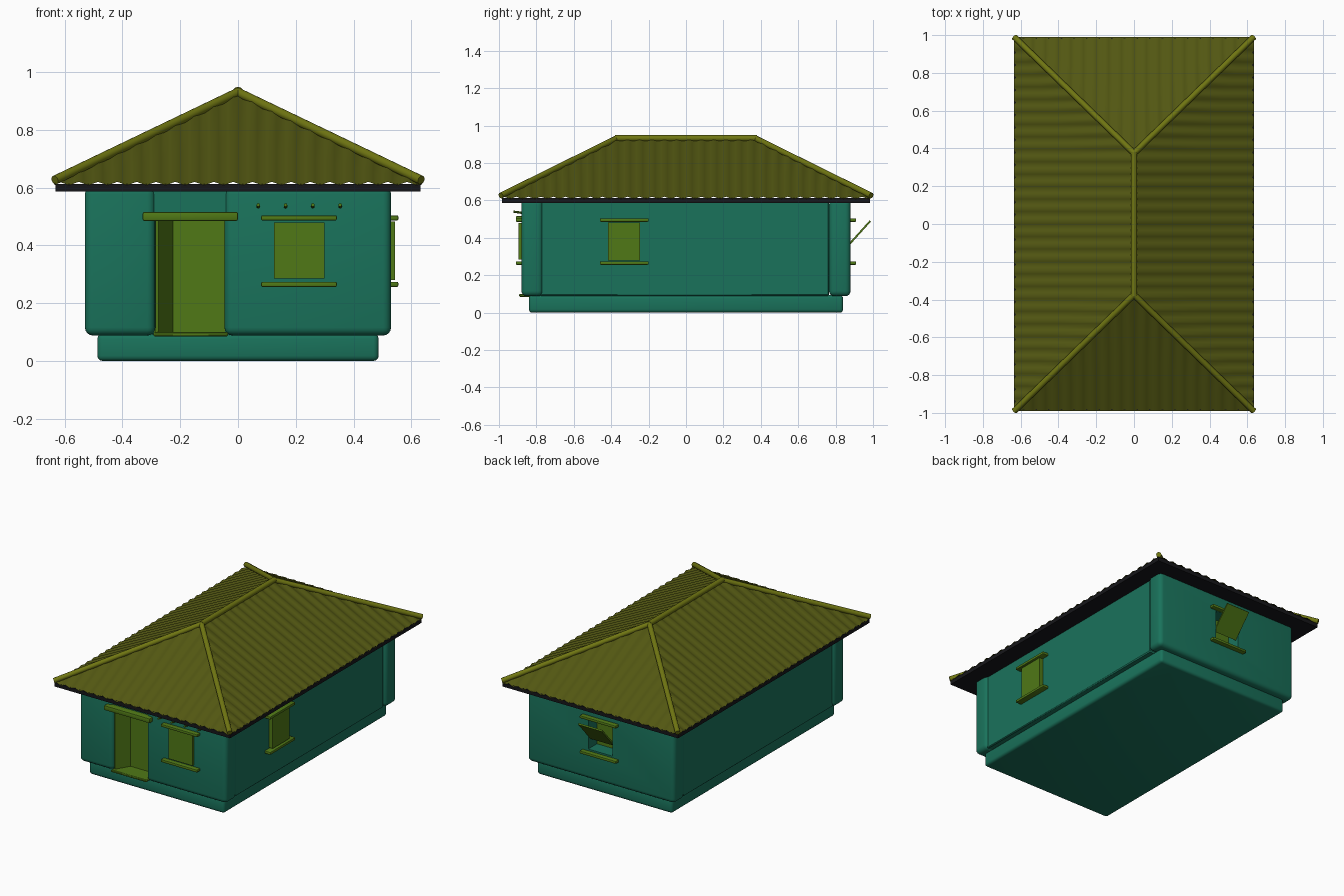
import bpy, bmesh, math
from mathutils import Vector

if "Cube" in bpy.data.objects:
    bpy.data.objects.remove(bpy.data.objects["Cube"])


def mat(name, col):
    m = bpy.data.materials.new(name)
    m.diffuse_color = (*col, 1)
    m.use_nodes = True
    m.node_tree.nodes["Principled BSDF"].inputs["Base Color"].default_value = m.diffuse_color
    return m


WALL = mat("teal_plaster", (0.01, 0.17, 0.105))
ROOF = mat("olive_tiles", (0.085, 0.095, 0.006))
WOOD = mat("green_wood", (0.08, 0.19, 0.008))
CAP = mat("yellow_caps", (0.16, 0.18, 0.006))
DARK = mat("dark_eaves", (0.008, 0.008, 0.01))


def finish(bm, name, m, smooth=True):
    bmesh.ops.recalc_face_normals(bm, faces=bm.faces)
    me = bpy.data.meshes.new(name)
    bm.to_mesh(me)
    bm.free()
    me.materials.append(m)
    ob = bpy.data.objects.new(name, me)
    bpy.context.collection.objects.link(ob)
    if smooth:
        bpy.ops.object.select_all(action='DESELECT')
        ob.select_set(True)
        bpy.context.view_layer.objects.active = ob
        bpy.ops.object.shade_smooth_by_angle(angle=math.radians(40))
    return ob


def box(name, x, y, z, m, bevel=0.0, seg=3):
    """Box from (min, max) ranges, optionally with rounded edges."""
    bm = bmesh.new()
    bmesh.ops.create_cube(bm, size=1)
    for v in bm.verts:
        v.co = Vector([(r[0] + r[1]) / 2 + c * (r[1] - r[0]) for c, r in zip(v.co, (x, y, z))])
    if bevel:
        bmesh.ops.bevel(bm, geom=bm.edges[:], offset=bevel, segments=seg, profile=0.5, affect='EDGES')
    return finish(bm, name, m, bevel > 0)


def rod(name, a, b, r, m, sides=12):
    """Capped cylinder between two points."""
    a, b = Vector(a), Vector(b)
    bm = bmesh.new()
    bmesh.ops.create_cone(bm, cap_ends=True, segments=sides, radius1=r, radius2=r, depth=(b - a).length)
    rot = (b - a).to_track_quat('Z', 'Y')
    for v in bm.verts:
        v.co = rot @ v.co + (a + b) / 2
    return finish(bm, name, m)


# Foundation and side walls
box("foundation", (-.487, .487), (-.84, .84), (0, .094), WALL, .018)
box("side_walls", (-.515, .515), (-.78, .765), (.09, .595), WALL, .006, 1)

# Front wall pieces around the doorway
box("front_wall_left", (-.53, -.286), (-.88, -.765), (.088, .605), WALL, .028, 4)
box("front_wall_right", (-.047, .53), (-.88, -.765), (.088, .605), WALL, .028, 4)
box("wall_over_door", (-.30, -.035), (-.868, -.77), (.51, .605), WALL)

# Back wall with window opening
back = box("back_wall", (-.53, .53), (.765, .88), (.088, .605), WALL, .028, 4)
cutter = box("window_cutter", (-.088, .088), (.7, 1), (.285, .485), WALL)
cutter.hide_render = True
mod = back.modifiers.new("opening", 'BOOLEAN')
mod.operation, mod.object, mod.solver = 'DIFFERENCE', cutter, 'EXACT'
bpy.context.view_layer.objects.active = back
bpy.ops.object.modifier_apply(modifier=mod.name)
bpy.data.objects.remove(cutter)
box("back_window_pane", (-.087, .087), (.766, .79), (.285, .485), WOOD)

# Door: lintel, threshold, open leaf and back panel
box("door_lintel", (-.33, 0), (-.91, -.78), (.485, .516), WOOD, .006, 2)
box("door_threshold", (-.292, -.035), (-.892, -.77), (.085, .1), WOOD, .004, 1)
box("door_panel", (-.29, -.045), (-.785, -.772), (.098, .49), WOOD)
leaf = box("door_leaf", (0, .012), (0, .10), (.098, .487), WOOD)
leaf.location = (-.286, -.865, 0)
leaf.rotation_euler.z = -math.radians(31)

# Windows: top and bottom beams plus closed shutters
for label, z in (("sill", .265), ("head", .495)):
    box("front_window_" + label, (.08, .342), (-.91, -.86), (z - .009, z + .009), WOOD, .005, 2)
    box("side_window_" + label, (.49, .555), (-.46, -.2), (z - .009, z + .009), WOOD, .005, 2)
    box("back_window_" + label, (-.131, .131), (.86, .91), (z - .009, z + .009), WOOD, .005, 2)
box("front_shutter", (.125, .3), (-.895, -.86), (.285, .48), WOOD)
box("side_shutter", (.49, .543), (-.418, -.246), (.28, .482), WOOD)

# Back shutter swung open
shutter = box("back_shutter", (-.085, .085), (-.005, .005), (-.095, .095), WOOD)
shutter.location = (0, .922, .42)
shutter.rotation_euler.x = -math.radians(42)

# Pegs above the front window
for i in range(4):
    x = .07 + i * .0945
    rod(f"wall_peg_{i + 1}", (x, -.85, .53), (x, -.922, .54), .006, WOOD, 8)

# Roof: dark eaves slab and four corrugated slopes
EX, EY, RY, EZ, RZ = .635, .99, .375, .614, .926
box("eaves", (-.632, .632), (-.985, .985), (.587, .613), DARK)


def slope(name, half, reach, point):
    """Corrugated slope: columns run from the eave up to the hip or ridge."""
    n = 4 * round(2 * half / .066)
    bm = bmesh.new()
    cols = []
    for i in range(n + 1):
        u = -half + 2 * half * i / n
        ripple = Vector((0, 0, .006 * math.sin(i * math.pi / 2)))
        t = reach(u)
        cols.append([bm.verts.new(point(u, t * k) + ripple) for k in (0, .5, 1)])
    for a, b in zip(cols, cols[1:]):
        for k in (0, 1):
            bm.faces.new((a[k], b[k], b[k + 1], a[k + 1]))
    bmesh.ops.remove_doubles(bm, verts=bm.verts, dist=1e-5)
    finish(bm, name, ROOF)


H = RZ - EZ
for s, side, end in ((-1, "left", "front"), (1, "right", "back")):
    slope("roof_" + side, EY, lambda u: min(1, (EY - abs(u)) / (EY - RY)),
          lambda u, t: Vector((s * EX * (1 - t), u, EZ + H * t)))
    slope("roof_" + end, EX, lambda u: 1 - abs(u) / EX,
          lambda u, t: Vector((u, s * (EY - (EY - RY) * t), EZ + H * t)))

# Ridge and hip caps
rod("ridge_cap", (0, -RY - .005, RZ + .006), (0, RY + .005, RZ + .006), .017, CAP)
for sx in (-1, 1):
    for sy in (-1, 1):
        rod("hip_cap", (sx * .634, sy * .99, EZ + .012), (0, sy * RY, RZ + .004), .016, CAP)
